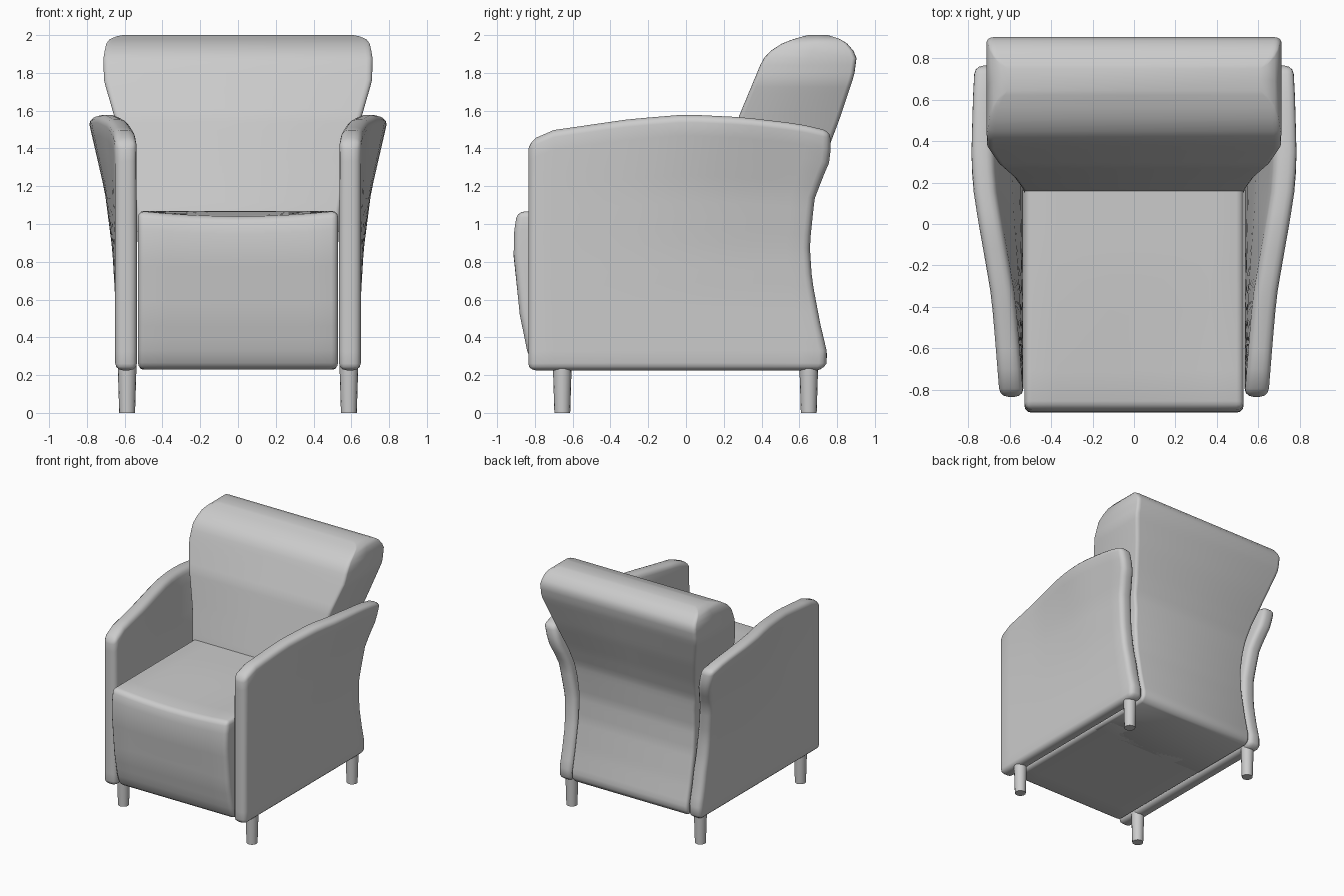
import bpy, bmesh
from mathutils import Vector

if "Cube" in bpy.data.objects:
    bpy.data.objects.remove(bpy.data.objects["Cube"], do_unlink=True)

grey = bpy.data.materials.new("light_grey")
grey.use_nodes = True
grey.diffuse_color = (0.6, 0.6, 0.6, 1)
grey.node_tree.nodes["Principled BSDF"].inputs["Base Color"].default_value = (0.6, 0.6, 0.6, 1)


def lookup(table, v):
    """Piecewise linear value from (key, value) pairs."""
    if v <= table[0][0]:
        return table[0][1]
    for (a, p), (b, q) in zip(table, table[1:]):
        if v <= b:
            return p + (q - p) * (v - a) / (b - a)
    return table[-1][1]


def finish(name, bm):
    bmesh.ops.recalc_face_normals(bm, faces=bm.faces)
    mesh = bpy.data.meshes.new(name)
    bm.to_mesh(mesh)
    bm.free()
    mesh.materials.append(grey)
    obj = bpy.data.objects.new(name, mesh)
    bpy.context.collection.objects.link(obj)
    bpy.ops.object.select_all(action="DESELECT")
    obj.select_set(True)
    bpy.context.view_layer.objects.active = obj
    bpy.ops.object.shade_smooth_by_angle(angle=0.9)


def padded_block(name, low, high, radius, cuts, warp):
    """Rounded box, sliced for bending, then shaped by a warp function."""
    low, high = Vector(low), Vector(high)
    bm = bmesh.new()
    bmesh.ops.create_cube(bm, size=1)
    for v in bm.verts:
        v.co = Vector([(l + h) / 2 + c * (h - l) for l, h, c in zip(low, high, v.co)])
    bmesh.ops.bevel(bm, geom=bm.edges[:], offset=radius, segments=3, profile=0.5, affect="EDGES")
    for axis, count in enumerate(cuts):
        normal = Vector([float(i == axis) for i in range(3)])
        span = high[axis] - low[axis] - 2 * radius
        for k in range(1, count):
            point = normal * (low[axis] + radius + span * k / count)
            bmesh.ops.bisect_plane(bm, geom=bm.verts[:] + bm.edges[:] + bm.faces[:],
                                   plane_co=point, plane_no=normal)
    for v in bm.verts:
        v.co = warp(*v.co)
    finish(name, bm)


# Side outlines, height first
REAR = [(0.23, 0.73), (0.29, 0.755), (0.49, 0.71), (0.73, 0.667), (0.92, 0.655),
        (1.18, 0.68), (1.34, 0.735), (1.55, 0.815), (1.79, 0.895), (1.88, 0.907),
        (1.94, 0.88), (1.98, 0.82), (2.0, 0.76)]
BACK_FRONT = [(0.9, 0.13), (1.07, 0.16), (1.57, 0.28), (1.87, 0.405), (1.94, 0.47),
              (1.98, 0.57), (2.0, 0.64)]
BACK_WIDTH = [(0.9, 0.53), (1.07, 0.54), (1.3, 0.58), (1.57, 0.655), (1.76, 0.71),
              (1.88, 0.712), (1.95, 0.70), (1.985, 0.68), (2.0, 0.64)]
SEAT_FRONT = [(0.23, -0.80), (0.3, -0.835), (0.52, -0.88), (0.85, -0.913), (1.0, -0.908),
              (1.07, -0.89)]
ARM_TOP = [(-0.83, 1.43), (-0.75, 1.49), (-0.3, 1.555), (0, 1.58), (0.3, 1.565),
           (0.6, 1.53), (0.77, 1.49)]
ARM_LEAN = [(0.6, 0), (0.86, 0.015), (1.17, 0.055), (1.54, 0.14)]
ARM_SPREAD = [(-0.83, 0), (-0.35, 0.3), (0.15, 0.9), (0.3, 1)]


def back_warp(x, y, z):
    front, rear = lookup(BACK_FRONT, z), lookup(REAR, z) - 0.004
    return x * lookup(BACK_WIDTH, z), front + y * (rear - front), z


def seat_warp(x, y, z):
    front = lookup(SEAT_FRONT, z)
    sag = 0.03 * (1 - (x / 0.53) ** 2) * max(0, (z - 0.6) / 0.47) * max(0, -y - 0.2) / 0.7
    return x, 0.35 + (y - 0.35) * (0.35 - front) / 1.26, z - sag


def arm_warp(side):
    def warp(x, y, z):
        rear = min(lookup(REAR, z), 0.765)
        y = -0.835 + (y + 0.835) * (rear + 0.835) / 1.595
        z = 0.23 + (z - 0.23) * (lookup(ARM_TOP, y) - 0.23) / 1.35
        return side * (x + lookup(ARM_LEAN, z) * lookup(ARM_SPREAD, y)), y, z
    return warp


# Backrest: unit width and depth, shaped by the outlines
padded_block("backrest", (-1, 0, 0.23), (1, 1, 2.0), 0.045, (2, 2, 44), back_warp)

# Seat block with a bulging front
padded_block("seat", (-0.53, -0.91, 0.23), (0.53, 0.35, 1.07), 0.035, (8, 8, 12), seat_warp)

# Arms and legs
for side, word in ((1, "left"), (-1, "right")):
    padded_block(word + "_arm", (0.535, -0.835, 0.225), (0.65, 0.76, 1.58), 0.04,
                 (1, 16, 18), arm_warp(side))
    for y, place in ((-0.655, "front"), (0.65, "rear")):
        bm = bmesh.new()
        bmesh.ops.create_cone(bm, cap_ends=True, segments=16, radius1=0.042, radius2=0.05, depth=0.26)
        bmesh.ops.translate(bm, verts=bm.verts, vec=(side * 0.587, y, 0.13))
        finish(f"{place}_{word}_leg", bm)
